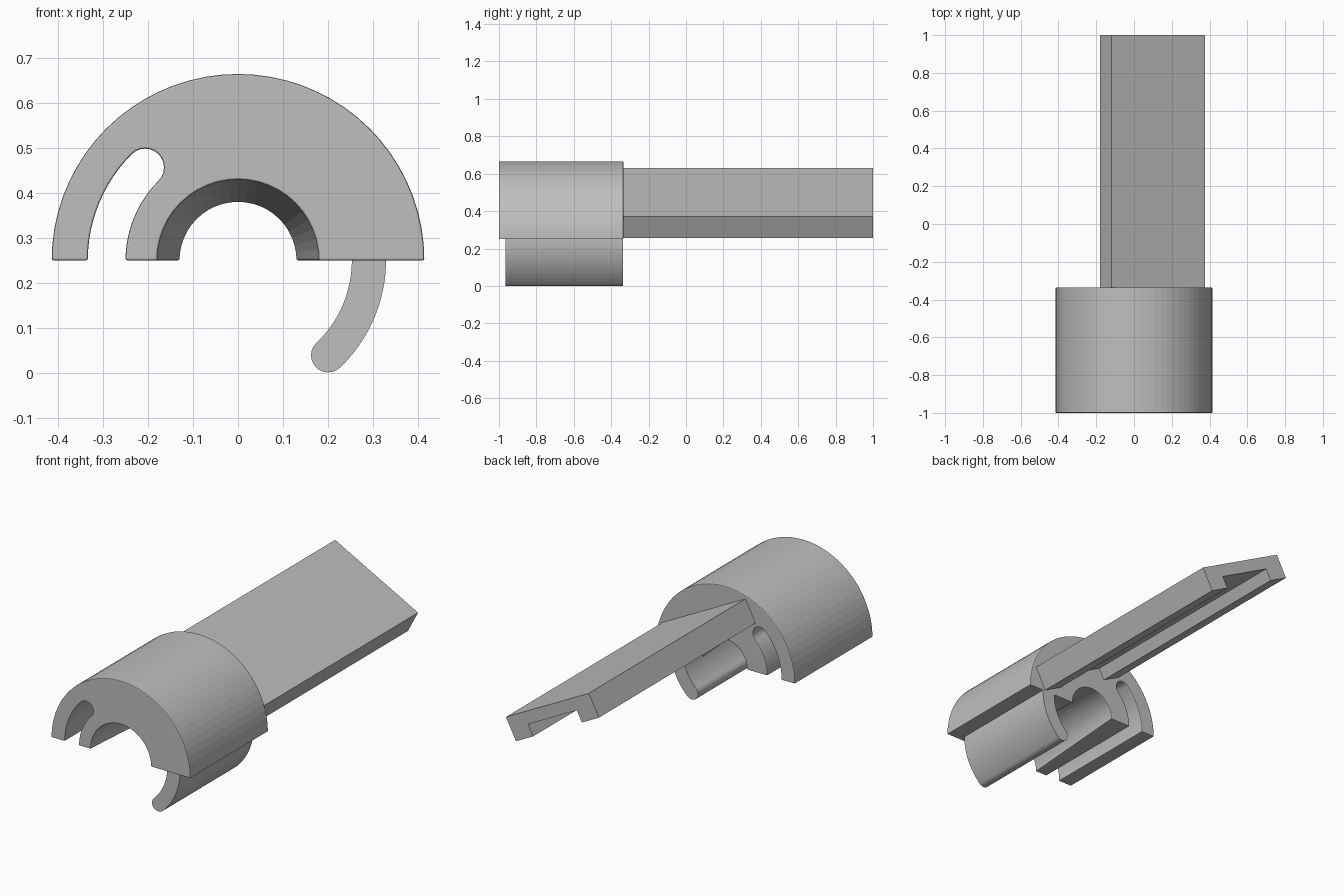
import bpy, bmesh
from math import cos, sin, radians
from mathutils import Vector

cube = bpy.data.objects.get("Cube")
if cube:
    bpy.data.objects.remove(cube, do_unlink=True)

grey = bpy.data.materials.new("plain_grey")
grey.use_nodes = True
GREY = (0.52, 0.52, 0.52, 1)
grey.diffuse_color = GREY
grey.node_tree.nodes["Principled BSDF"].inputs["Base Color"].default_value = GREY

AXIS = Vector((0, 0.25))   # centre of all arcs, as x and z
BACK = -0.335              # back plane of the clamp


def polar(r, deg, centre=AXIS):
    return centre + r * Vector((cos(radians(deg)), sin(radians(deg))))


def arc(r, start, end, steps, centre=AXIS):
    return [polar(r, start + (end - start) * i / steps, centre) for i in range(steps + 1)]


def loft(name, front, back, y0, y1, bevel=0):
    """Join a front and a back outline into a closed solid."""
    bm = bmesh.new()
    a = [bm.verts.new((p.x, y0, p.y)) for p in front]
    b = [bm.verts.new((p.x, y1, p.y)) for p in back]
    n = len(a)
    bm.faces.new(a)
    bm.faces.new(b[::-1])
    for i in range(n):
        j = (i + 1) % n
        bm.faces.new((a[j], a[i], b[i], b[j]))
    bmesh.ops.recalc_face_normals(bm, faces=bm.faces)
    if bevel:
        sharp = [e for e in bm.edges if e.calc_face_angle() > radians(50)]
        bmesh.ops.bevel(bm, geom=sharp, offset=bevel, segments=2, profile=0.5, affect='EDGES')
    mesh = bpy.data.meshes.new(name)
    bm.to_mesh(mesh)
    bm.free()
    mesh.materials.append(grey)
    ob = bpy.data.objects.new(name, mesh)
    bpy.context.collection.objects.link(ob)
    return ob


# Half-round clamp body with a curved slot and a tapered bore
def body_outline(bore):
    mid, half = 0.2925, 0.042
    return (arc(0.415, 0, 180, 36)
            + arc(mid + half, 180, 135, 12)
            + arc(half, 135, -45, 12, polar(mid, 135))[1:-1]
            + arc(mid - half, 135, 180, 12)
            + arc(bore, 180, 0, 24))


loft("clamp_body", body_outline(0.18), body_outline(0.13), -1, BACK, bevel=0.004)

# Curved hook with a rounded tip, rooted inside the body
mid, half, tip = 0.2915, 0.038, -46.5
hook = (arc(mid + half, 4, tip, 16)
        + arc(half, tip, tip - 180, 12, polar(mid, tip))[1:-1]
        + arc(mid - half, tip, 4, 16))
loft("hook", hook, hook, -0.965, BACK - 0.001)

# Tilted handle with a channel along its underside
corner = Vector((-0.12, 0.63))
across = Vector((0.495, -0.26))
width = across.length
across.normalize()
down = Vector((across.y, -across.x))
thick, depth, leg = 0.13, 0.065, 0.115
section = [(0, 0), (width, 0), (width, thick), (width - leg, thick),
           (width - leg, thick - depth), (leg, thick - depth), (leg, thick), (0, thick)]
handle = [corner + u * across + v * down for u, v in section]
loft("handle", handle, handle, BACK - 0.002, 1)
